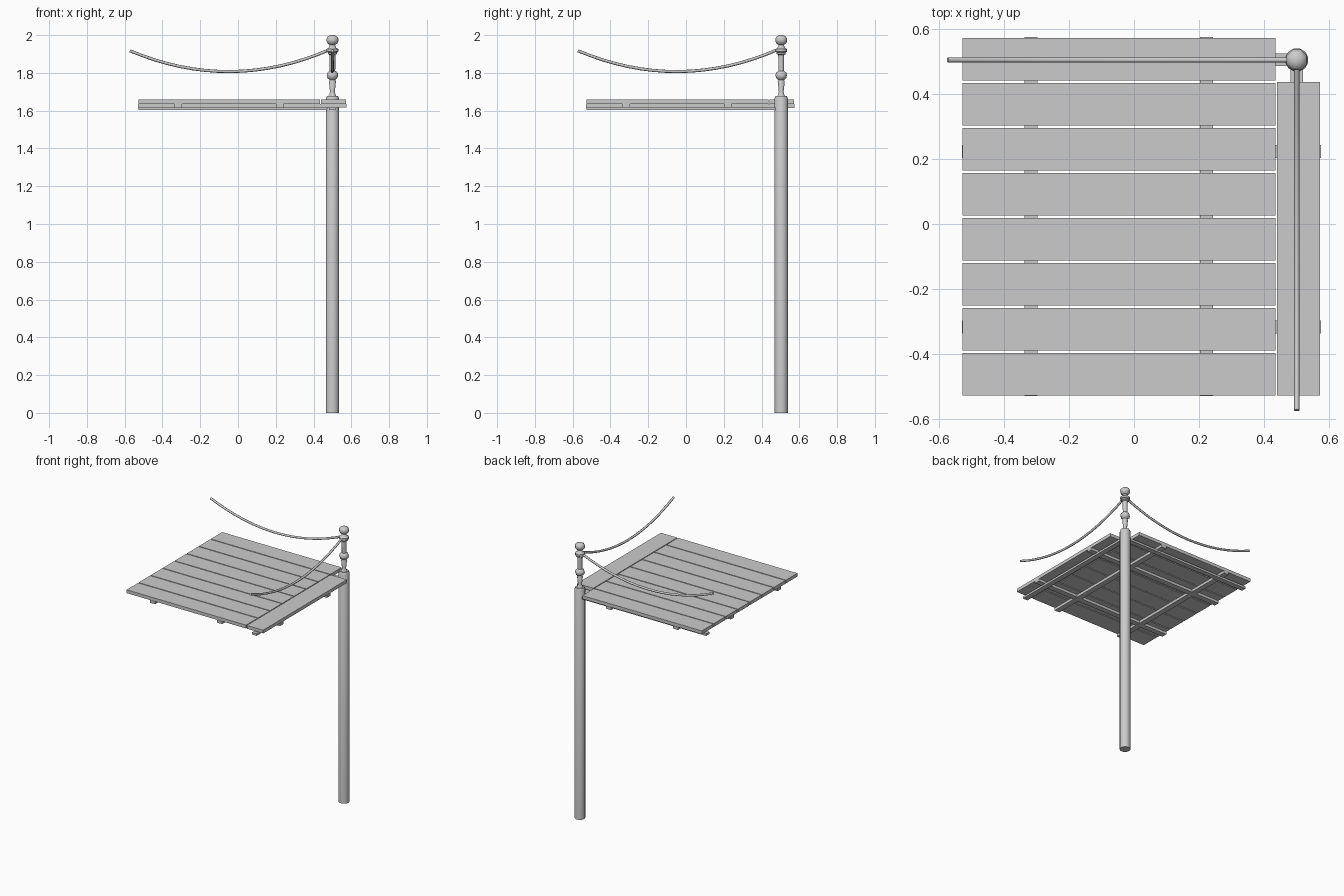
import bpy, bmesh, math
from mathutils import Vector

cube = bpy.data.objects.get("Cube")
if cube:
    bpy.data.objects.remove(cube, do_unlink=True)

PX, PY = 0.5, 0.504        # post axis
LO, HI = -0.527, 0.571     # deck edges

grey = bpy.data.materials.new("plain_grey")
grey.use_nodes = True
grey.diffuse_color = (0.6, 0.6, 0.6, 1)
grey.node_tree.nodes["Principled BSDF"].inputs["Base Color"].default_value = (0.6, 0.6, 0.6, 1)


def finish(name, bm, smooth=None):
    bmesh.ops.recalc_face_normals(bm, faces=bm.faces)
    mesh = bpy.data.meshes.new(name)
    bm.to_mesh(mesh)
    bm.free()
    mesh.materials.append(grey)
    obj = bpy.data.objects.new(name, mesh)
    bpy.context.collection.objects.link(obj)
    if smooth:
        bpy.ops.object.select_all(action="DESELECT")
        obj.select_set(True)
        bpy.context.view_layer.objects.active = obj
        bpy.ops.object.shade_smooth_by_angle(angle=math.radians(smooth))
    return obj


def box(name, x0, x1, y0, y1, z0, z1):
    bm = bmesh.new()
    bmesh.ops.create_cube(bm, size=1)
    for v in bm.verts:
        v.co = (x1 if v.co.x > 0 else x0, y1 if v.co.y > 0 else y0, z1 if v.co.z > 0 else z0)
    return finish(name, bm)


def skin(bm, rings):
    """Join successive vertex rings and cap both ends."""
    n = len(rings[0])
    for a, b in zip(rings, rings[1:]):
        for i in range(n):
            j = (i + 1) % n
            bm.faces.new((a[i], a[j], b[j], b[i]))
    bm.faces.new(rings[0])
    bm.faces.new(rings[-1])


def turned(name, profile, sides, smooth):
    bm = bmesh.new()
    angles = [math.tau * (i + 0.5) / sides for i in range(sides)]
    skin(bm, [[bm.verts.new((PX + r * math.cos(a), PY + r * math.sin(a), z)) for a in angles]
              for r, z in profile])
    return finish(name, bm, smooth)


# Post and turned top
turned("post", [(0.036, 0), (0.036, 1.665), (0.03, 1.678)], 12, 40)
turned("finial", [(0.028, 1.67), (0.017, 1.685), (0.014, 1.70), (0.02, 1.755), (0.016, 1.762),
                  (0.029, 1.773), (0.033, 1.787), (0.029, 1.801), (0.016, 1.811),
                  (0.017, 1.895), (0.026, 1.90), (0.026, 1.908), (0.034, 1.913), (0.034, 1.926),
                  (0.022, 1.932), (0.015, 1.948), (0.027, 1.955), (0.034, 1.968),
                  (0.034, 1.981), (0.026, 1.993), (0.012, 2.0)], 8, 50)

# Deck boards
PITCH, WIDTH = 0.1383, 0.131
for k in range(8):
    y = LO + k * PITCH
    box(f"deck_board_{k + 1}", LO, 0.434, y, min(y + WIDTH, HI), 1.634, 1.658)
box("edge_board", 0.44, HI, LO, 0.436, 1.634, 1.658)

# Crossed joists under the boards
for k, c in enumerate((-0.317, 0.222)):
    box(f"lengthwise_joist_{k + 1}", c - 0.02, c + 0.02, LO - 0.002, HI + 0.003, 1.615, 1.634)
    box(f"crosswise_joist_{k + 1}", LO - 0.002, HI + 0.003, c - 0.02, c + 0.02, 1.6155, 1.634)

# Lower beams running into the post
box("side_beam", PX - 0.019, PX + 0.019, LO, PY, 1.603, 1.618)
box("back_beam", LO, PX, PY - 0.019, PY + 0.019, 1.603, 1.618)


# Sagging ropes
def rope(name, along_x):
    bm = bmesh.new()
    rings, steps, sides, radius = [], 16, 8, 0.008
    for i in range(steps + 1):
        t = -0.572 + i * (PX - 0.01 + 0.572) / steps
        d = t + 0.05
        z = 1.807 + 0.405 * d * d
        tangent = Vector((1, 0.81 * d)).normalized()
        ring = []
        for s in range(sides):
            a = math.tau * s / sides
            u, w = radius * math.cos(a), radius * math.sin(a)
            p, q = t - tangent.y * w, z + tangent.x * w
            ring.append(bm.verts.new((p, PY + u, q) if along_x else (PX + u, p, q)))
        rings.append(ring)
    skin(bm, rings)
    finish(name, bm, 50)


rope("back_rope", True)
rope("side_rope", False)
